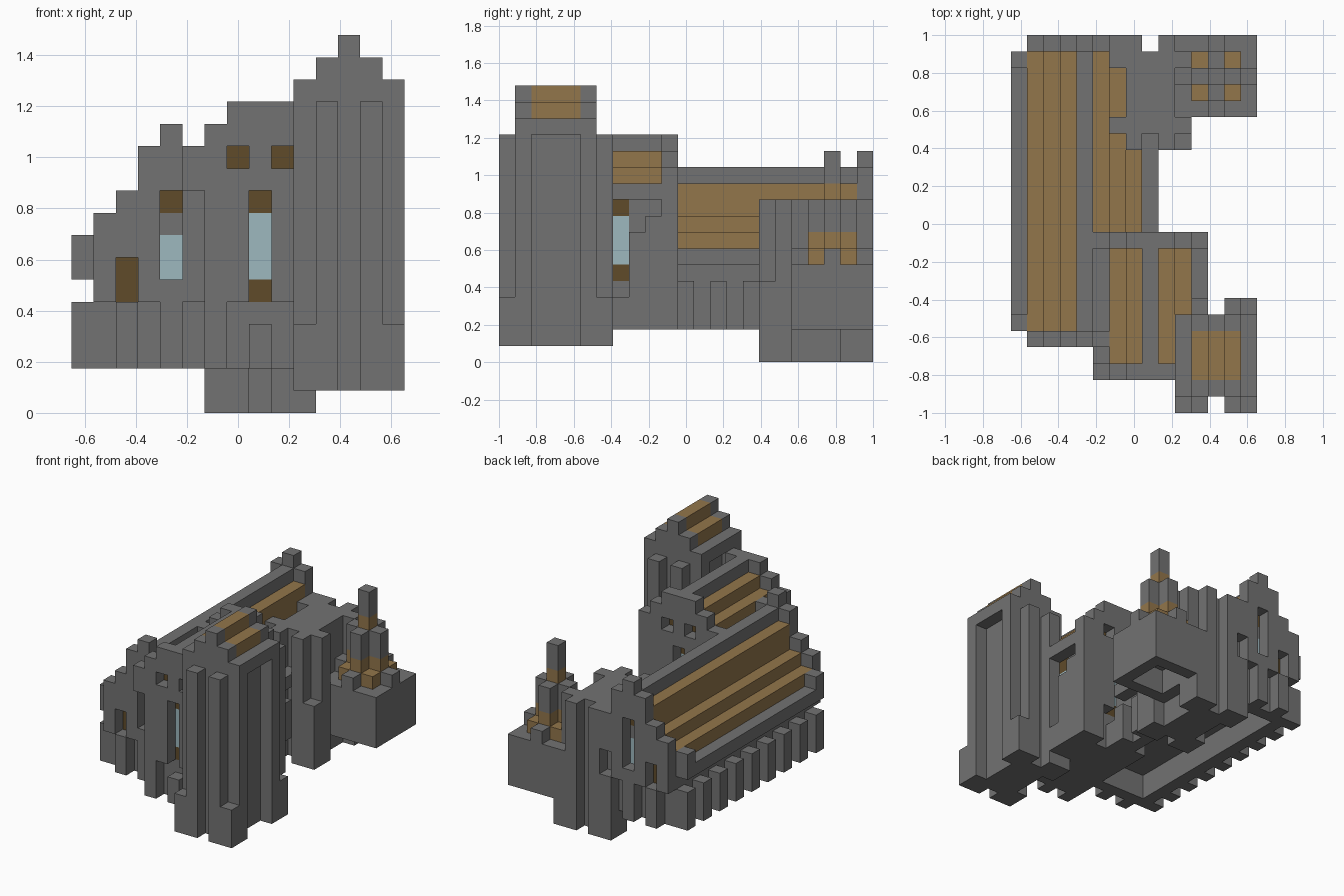
import bpy
import bmesh
from mathutils import Vector

if "Cube" in bpy.data.objects:
    bpy.data.objects.remove(bpy.data.objects["Cube"], do_unlink=True)

U = 2 / 23                      # edge of one building block
NX, NY = 15, 23
grid = {}                       # cell -> (part, colour index)

# Colours
PALETTE = [("stone_grey", (0.17, 0.17, 0.17)), ("roof_tan", (0.29, 0.18, 0.07)),
           ("window_brown", (0.115, 0.07, 0.023)), ("glass_blue", (0.34, 0.48, 0.52))]
STONE, ROOF, BROWN, GLASS = range(4)
materials = []
for name, rgb in PALETTE:
    m = bpy.data.materials.new(name)
    m.use_nodes = True
    m.diffuse_color = (*rgb, 1)
    m.node_tree.nodes["Principled BSDF"].inputs["Base Color"].default_value = (*rgb, 1)
    materials.append(m)


def span(r):
    return range(*r) if isinstance(r, tuple) else (r,)


def fill(part, x, y, z, colour=STONE):
    """Fill cells; each axis is one index or a half-open (start, stop)."""
    for i in span(x):
        for j in span(y):
            for k in span(z):
                grid[i, j, k] = (part, colour)


def carve(x, y, z):
    for i in span(x):
        for j in span(y):
            for k in span(z):
                grid.pop((i, j, k), None)


# Long hall: walls, hollow underside, stepped roof, eaves and piers
HC = 4
fill("hall", (1, 8), (5, 22), (2, 7))
carve((2, 7), (6, 21), (2, 4))
for off, top, base in ((3, 8, 7), (2, 9, 7), (1, 11, 7)):
    for i in (HC - off, HC + off):
        fill("hall_roof", i, (5, 22), (base, top), ROOF)
fill("hall_roof", HC, (5, 22), (7, 12))
for i in (HC - 4, HC + 4):
    fill("hall_eaves", i, (5, 22), 6)
    for j in (5, 21):
        fill("hall_eaves", i, j, 7)
    for j in range(5, 22, 2):
        fill("hall_piers", i, j, (2, 5))

# Hall gables with recessed windows
for j, inner in ((4, 5), (22, 21)):
    for off, top in enumerate((13, 12, 10, 9)):
        for i in {HC - off, HC + off}:
            fill("hall_gables", i, j, (5, top))
    for i in (2, 4, 6):
        fill("hall_piers", i, j, (2, 5))
    for i in (2, 6):
        carve(i, j, (5, 7))
        fill("hall_windows", i, inner, (5, 7), BROWN)
    carve(HC, j, (6, 10))
    fill("hall_windows", HC, inner, (6, 8), GLASS)
    fill("hall_windows", HC, inner, 9, BROWN)

# Upper nave beside the hall
NC = 8
fill("nave", (6, 11), (3, 10), (2, 11))
fill("nave_roof", (6, 11), (3, 10), 11, ROOF)
fill("nave_roof", (7, 10), (3, 10), 12, ROOF)
fill("nave_roof", NC, (3, 10), (11, 14))
for i in (5, 11):
    fill("nave_eaves", i, (3, 10), 10)
for j, inner in ((2, 3), (10, 9)):
    for off, top, base in ((0, 14, 5), (1, 14, 5), (2, 13, 5), (3, 12, 10)):
        for i in {NC - off, NC + off}:
            fill("nave_gables", i, j, (base, top))
    for i in (6, 10):
        fill("nave_piers", i, j, (2, 5))
    fill("nave_piers", NC, j, (2, 4))
    carve(NC, j, (5, 10))
    fill("nave_windows", NC, inner, (6, 9), GLASS)
    for k in (5, 9):
        fill("nave_windows", NC, inner, k, BROWN)
    for i in (7, 9):
        carve(i, j, 11)
        fill("nave_windows", i, inner, 11, BROWN)

# Side window and stepped side buttress of the nave
fill("nave_windows", 10, 7, (6, 9), GLASS)
for k in (5, 9):
    fill("nave_windows", 10, 7, k, BROWN)
fill("nave_buttress", 11, 7, (2, 4))
for j, top in ((8, 8), (9, 9), (10, 10)):
    fill("nave_buttress", 11, j, (2, top))


def tower(part, cx, cy, bottom, top, foot):
    """Square tower with paired pilasters, corner feet and side recesses."""
    fill(part, (cx - 2, cx + 3), (cy - 2, cy + 3), (bottom, top))
    for i in (cx - 2, cx + 2):
        carve(i, (cy - 1, cy + 2), (bottom, top))
    for j in (cy - 3, cy + 3):
        for i in (cx - 1, cx + 1):
            fill(part + "_pilasters", i, j, (bottom, top))
        for i in (cx - 2, cx + 2):
            fill(part + "_feet", i, j, (bottom, foot))


# Tall front tower with a stepped roof between two gables
tower("front_tower", 12, 3, 1, 14, 4)
for off, top in enumerate((17, 16, 15)):
    for i in {12 - off, 12 + off}:
        fill("front_tower_gables", i, (1, 6), (14, top))
fill("front_tower_roof", (11, 14), (2, 5), 15, ROOF)
fill("front_tower_roof", 12, (2, 5), 16, ROOF)

# Rear tower rising through the hall roof (outer side stays against the annex)
hall_cells = {c: v for c, v in grid.items() if c[0] == 6 and 18 <= c[1] <= 20}
tower("rear_tower", 8, 19, 0, 10, 5)
grid.update(hall_cells)

# Annex block with a hollow underside
fill("annex", (10, 15), (18, 23), (2, 6))
carve((11, 14), (19, 22), (2, 4))

# Chimney: stepped base, cross-shaped shaft, single stack
CX, CY = 12, 20
fill("chimney_base", (CX - 1, CX + 2), (CY - 1, CY + 2), 6, ROOF)
for dx, dy in ((1, 0), (-1, 0), (0, 1), (0, -1), (0, 0)):
    fill("chimney_base", CX + dx, CY + dy, (6, 8), ROOF)
    fill("chimney_shaft", CX + dx, CY + dy, (8, 10))
    if dx or dy:
        fill("chimney_steps", CX + 2 * dx, CY + 2 * dy, 6)
fill("chimney_band", CX, CY, 10, ROOF)
fill("chimney_stack", CX, CY, (11, 13))

# Mesh each part from its exposed faces only
AXES = [Vector(a) for a in ((1, 0, 0), (0, 1, 0), (0, 0, 1))]
ORIGIN = Vector((-NX / 2, -NY / 2, 0))
for part in sorted({p for p, c in grid.values()}):
    bm = bmesh.new()
    for cell, (owner, colour) in grid.items():
        if owner != part:
            continue
        centre = Vector(cell) + Vector((0.5, 0.5, 0.5)) + ORIGIN
        for a in range(3):
            for s in (-1, 1):
                n = AXES[a] * s
                if tuple(int(c + d) for c, d in zip(cell, n)) in grid:
                    continue
                u = AXES[(a + 1) % 3]
                v = n.cross(u)
                corners = (u + v, v - u, -u - v, u - v)
                face = bm.faces.new([bm.verts.new((centre + (n + c) / 2) * U) for c in corners])
                face.material_index = colour
    if not bm.faces:
        bm.free()
        continue
    bmesh.ops.remove_doubles(bm, verts=bm.verts[:], dist=0.001)
    bmesh.ops.dissolve_limit(bm, angle_limit=0.01, verts=bm.verts[:], edges=bm.edges[:],
                             delimit={'MATERIAL'})
    mesh = bpy.data.meshes.new(part)
    bm.to_mesh(mesh)
    bm.free()
    for m in materials:
        mesh.materials.append(m)
    bpy.context.collection.objects.link(bpy.data.objects.new(part, mesh))
